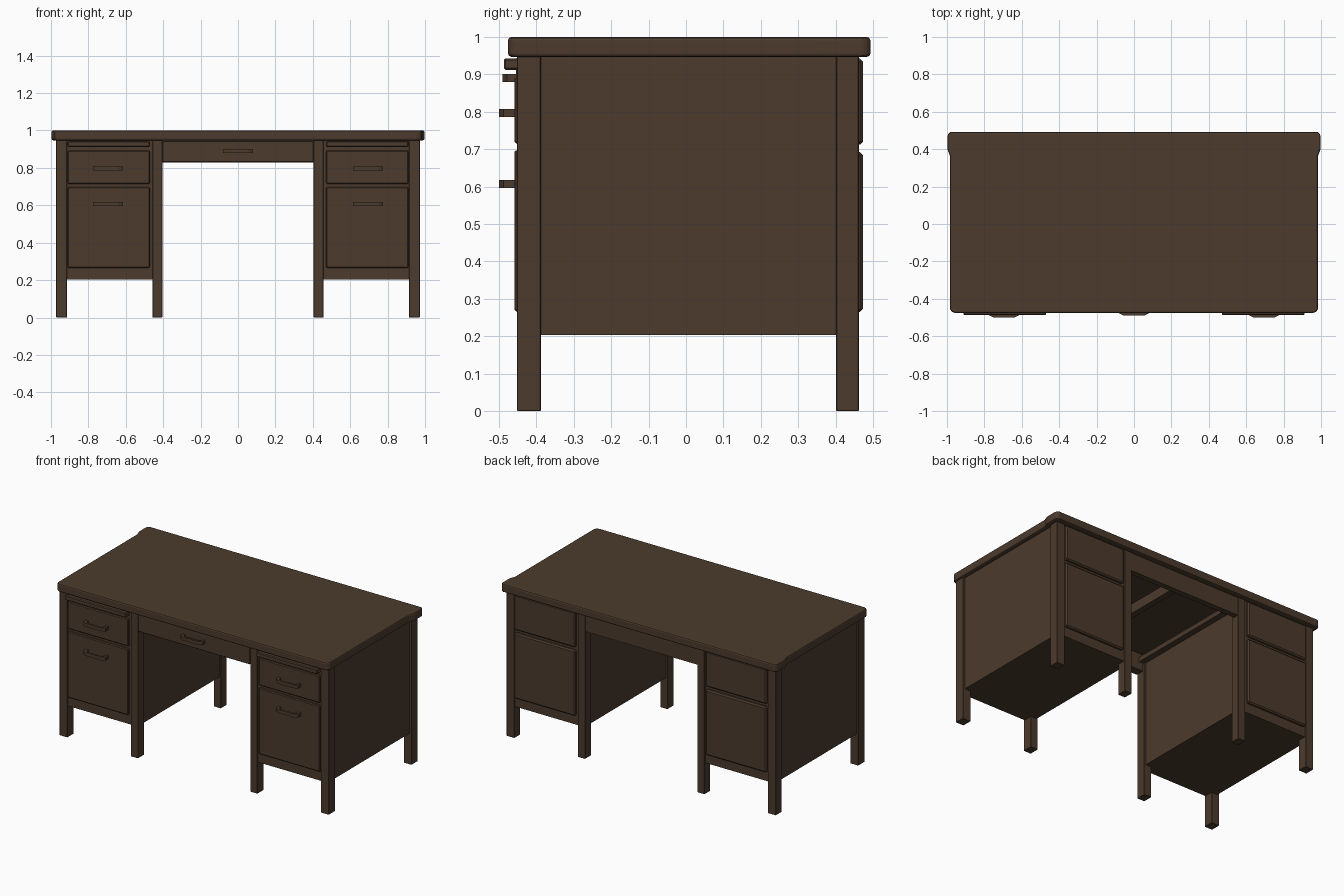
import bpy, bmesh, math

if "Cube" in bpy.data.objects:
    bpy.data.objects.remove(bpy.data.objects["Cube"])

wood = bpy.data.materials.new("dark_brown_wood")
wood.diffuse_color = (0.072, 0.043, 0.026, 1)
wood.use_nodes = True
wood.node_tree.nodes["Principled BSDF"].inputs["Base Color"].default_value = wood.diffuse_color


def finish(name, bm, bevel=0.0, segments=1):
    bmesh.ops.recalc_face_normals(bm, faces=bm.faces)
    me = bpy.data.meshes.new(name)
    bm.to_mesh(me)
    bm.free()
    me.materials.append(wood)
    ob = bpy.data.objects.new(name, me)
    bpy.context.collection.objects.link(ob)
    if bevel:
        m = ob.modifiers.new("edge", "BEVEL")
        m.width, m.segments, m.limit_method = bevel, segments, "ANGLE"
    return ob


def box(name, x, y, z, bevel=0.0):
    """Box from (min, max) ranges."""
    bm = bmesh.new()
    bmesh.ops.create_cube(bm, size=1)
    for v in bm.verts:
        v.co = [(r[0] + r[1]) / 2 + c * (r[1] - r[0]) for r, c in zip((x, y, z), v.co)]
    return finish(name, bm, bevel)


def slab(name, outline, z0, z1, bevel=0.0, segments=1):
    """Flat outline in x, y raised from z0 to z1."""
    bm = bmesh.new()
    face = bm.faces.new([bm.verts.new((x, y, z0)) for x, y in outline])
    up = bmesh.ops.extrude_face_region(bm, geom=[face])["geom"]
    for v in up:
        if isinstance(v, bmesh.types.BMVert):
            v.co.z = z1
    return finish(name, bm, bevel, segments)


def handle(name, cx, cz, front, base=-0.45):
    """Bow-shaped pull: grip bar with a post at each end."""
    half = [(0.08, front + 0.012), (0.055, front)]
    inner = [(0.048, front + 0.013), (0.062, front + 0.02), (0.062, base)]
    right = inner[::-1]
    loop = [(0.08, base)] + half
    loop += [(-x, y) for x, y in loop[::-1]]
    loop += [(-x, y) for x, y in right] + inner
    slab(name, [(cx + x, y) for x, y in loop], cz - 0.011, cz + 0.011)


# desk top, slightly wider at the back corners
side = [(0.955, -0.476), (0.975, -0.47), (0.983, -0.455), (0.983, 0.36),
        (0.997, 0.40), (0.997, 0.475), (0.985, 0.493)]
slab("desk_top", side + [(-x, y) for x, y in side[::-1]], 0.947, 1.0, 0.009, 2)


def span(s, a, b):
    return tuple(sorted((s * a, s * b)))


for s, tag in ((-1, "left"), (1, "right")):
    # pedestal cabinet
    box(tag + "_cabinet", span(s, 0.415, 0.958), (-0.444, 0.454), (0.203, 0.948))
    # four legs
    for x in ((0.405, 0.457), (0.915, 0.972)):
        for y, end in (((-0.452, -0.388), "front"), ((0.401, 0.462), "back")):
            box(f"{tag}_{end}_leg", span(s, *x), y, (0, 0.948), 0.002)
    # drawer fronts and writing slide
    dx = span(s, 0.471, 0.911)
    box(tag + "_lower_drawer", dx, (-0.459, -0.43), (0.266, 0.697), 0.005)
    box(tag + "_upper_drawer", dx, (-0.459, -0.43), (0.715, 0.892), 0.005)
    box(tag + "_writing_slide", dx, (-0.487, -0.43), (0.912, 0.943), 0.005)
    # raised panels on the back
    box(tag + "_lower_back_panel", dx, (0.44, 0.473), (0.265, 0.692), 0.008)
    box(tag + "_upper_back_panel", dx, (0.44, 0.473), (0.712, 0.942), 0.008)
    # pulls
    handle(tag + "_lower_handle", s * 0.695, 0.607, -0.5)
    handle(tag + "_upper_handle", s * 0.695, 0.797, -0.5)
    # runner beside the kneehole
    box(tag + "_drawer_runner", span(s, 0.375, 0.416), (-0.42, 0.44), (0.885, 0.915))

# centre drawer, back apron and middle runner
box("centre_drawer", (-0.404, 0.404), (-0.455, -0.40), (0.83, 0.944), 0.003)
handle("centre_handle", 0, 0.89, -0.49)
box("back_apron", (-0.406, 0.406), (0.42, 0.457), (0.83, 0.948))
box("middle_runner", (-0.02, 0.02), (-0.41, 0.43), (0.885, 0.948))
